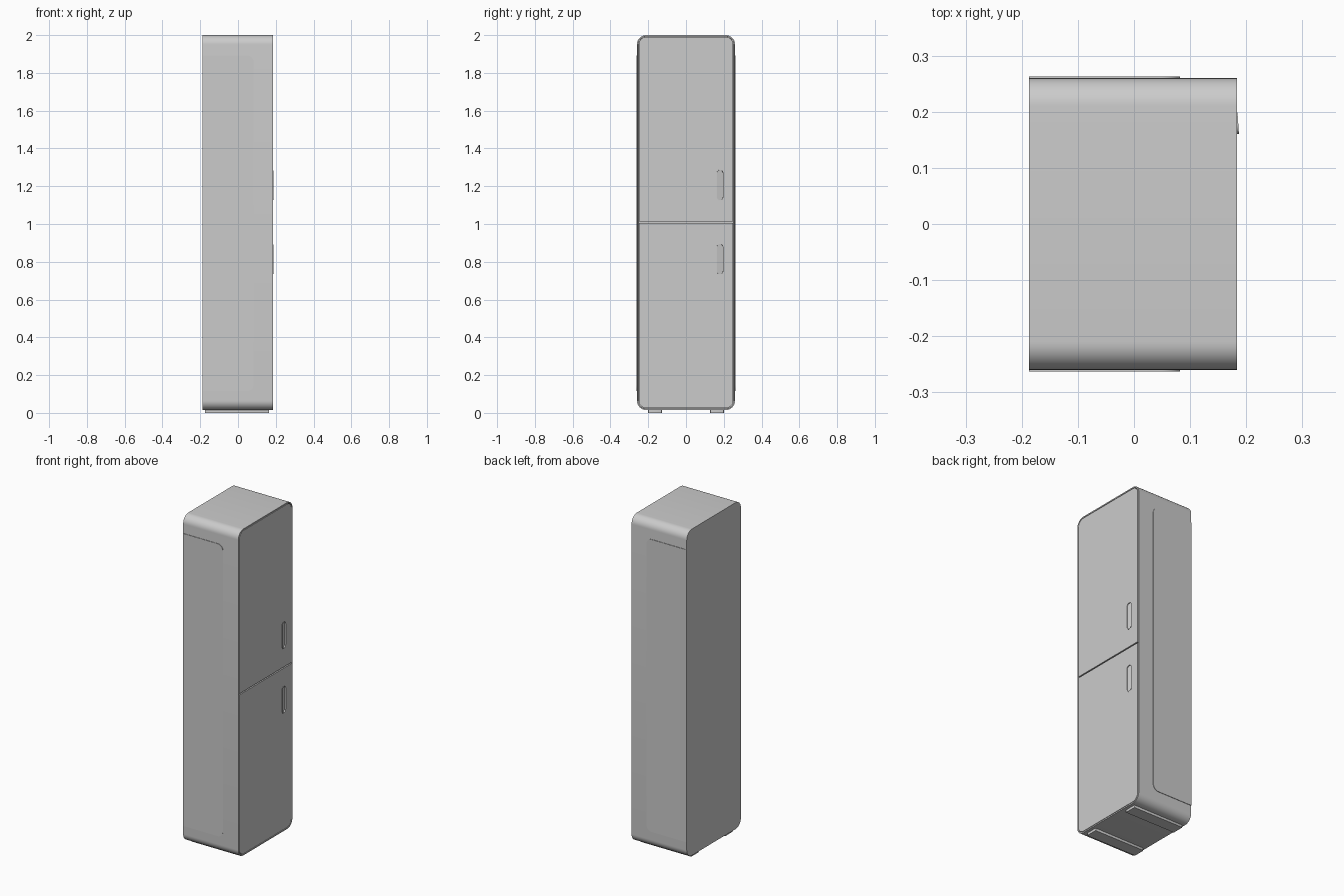
import bpy, bmesh
from math import sin, cos, pi, radians
from mathutils import Matrix

if "Cube" in bpy.data.objects:
    bpy.data.objects.remove(bpy.data.objects["Cube"])

X_BACK, X_FRONT = -0.187, 0.184


def rounded(u0, u1, v0, v1, radii, seg=10):
    """Rounded rectangle; radii order: low-low, high-low, high-high, low-high."""
    pts = []
    for i, (u, v, su, sv) in enumerate([(u0, v0, 1, 1), (u1, v0, -1, 1),
                                        (u1, v1, -1, -1), (u0, v1, 1, -1)]):
        r = radii[i]
        if r == 0:
            pts.append((u, v))
            continue
        start = pi + i * pi / 2
        for k in range(seg + 1):
            a = start + k * pi / 2 / seg
            pts.append((u + su * r + r * cos(a), v + sv * r + r * sin(a)))
    return pts


def finish(obj):
    bpy.ops.object.select_all(action='DESELECT')
    obj.select_set(True)
    bpy.context.view_layer.objects.active = obj
    bpy.ops.object.shade_smooth_by_angle(angle=radians(30))
    return obj


def prism(name, pts, to3d, a, b, edit=None):
    """Extrude an outline from depth a to depth b; edit(bm, end_face) adds detail."""
    bm = bmesh.new()
    lo = [bm.verts.new(to3d(u, v, a)) for u, v in pts]
    hi = [bm.verts.new(to3d(u, v, b)) for u, v in pts]
    n = len(pts)
    bm.faces.new(lo[::-1])
    end = bm.faces.new(hi)
    for i in range(n):
        j = (i + 1) % n
        bm.faces.new((lo[i], lo[j], hi[j], hi[i]))
    bmesh.ops.recalc_face_normals(bm, faces=bm.faces)
    if edit:
        edit(bm, end)
    me = bpy.data.meshes.new(name)
    bm.to_mesh(me)
    bm.free()
    obj = bpy.data.objects.new(name, me)
    bpy.context.collection.objects.link(obj)
    return finish(obj)


def sink(rim, depth):
    """Return an edit that leaves a rim and pushes the inner face back along x."""
    def edit(bm, face):
        bmesh.ops.inset_region(bm, faces=[face], thickness=rim)
        bmesh.ops.inset_region(bm, faces=[face], thickness=0.0003)
        for v in face.verts:
            v.co.x -= depth
    return edit


def front(u, v, d):
    return (d, u, v)


def plate_with_hole(name, outline, hole, x0, x1):
    """Flat front panel with a cut-out, made from a filled 2D curve."""
    cu = bpy.data.curves.new(name, 'CURVE')
    cu.dimensions = '2D'
    cu.fill_mode = 'BOTH'
    cu.extrude = (x1 - x0) / 2
    for pts in (outline, hole):
        sp = cu.splines.new('POLY')
        sp.points.add(len(pts) - 1)
        for p, (u, v) in zip(sp.points, pts):
            p.co = (u, v, 0, 1)
        sp.use_cyclic_u = True
    obj = bpy.data.objects.new(name, cu)
    bpy.context.collection.objects.link(obj)
    # local x, y, z become world y, z, x
    obj.matrix_world = Matrix(((0, 0, 1, (x0 + x1) / 2), (1, 0, 0, 0),
                               (0, 1, 0, 0), (0, 0, 0, 1)))
    bpy.ops.object.select_all(action='DESELECT')
    obj.select_set(True)
    bpy.context.view_layer.objects.active = obj
    bpy.ops.object.convert(target='MESH')
    return finish(bpy.context.view_layer.objects.active)


# Cabinet body with a recess for the doors
prism("cabinet_body", rounded(-0.26, 0.26, 0.015, 2.0, [0.05] * 4), front,
      X_BACK, X_FRONT, sink(0.007, 0.018))

# Two doors, each with a finger-pull cup set into its opening
for label, z0, z1, radii, hz in (
        ("lower", 0.025, 1.005, [0.04, 0.04, 0, 0], 0.73),
        ("upper", 1.012, 1.990, [0, 0, 0.04, 0.04], 1.122)):
    grip = rounded(0.16, 0.199, hz, hz + 0.168, [0.0195] * 4)
    plate_with_hole(label + "_door", rounded(-0.25, 0.25, z0, z1, radii),
                    grip, X_FRONT - 0.017, X_FRONT)

    # rim and floor lean outward toward the low-y side
    def tilted(u, v, d):
        return (d + (0.0025 * (0.199 - u) / 0.039 if d > 0.18 else 0), u, v)

    def cup(bm, face):
        sink(0.004, 0.002)(bm, face)
        for v in face.verts:
            v.co.x -= 0.008 * (v.co.y - 0.16) / 0.039

    prism(label + "_handle", grip, tilted, X_FRONT - 0.017, 0.1845, cup)

# Raised side panels, rounded only toward the doors
for label, s in (("left", -1), ("right", 1)):
    prism(label + "_side_panel",
          rounded(X_BACK, 0.082, 0.115, 1.893, [0, 0.035, 0.035, 0]),
          lambda u, v, d: (u, s * d, v), 0.255, 0.263)

# Foot rails
for label, s in (("left", -1), ("right", 1)):
    prism(label + "_foot_rail",
          rounded(-0.175, 0.165, 0.128, 0.2, [0.004] * 4, 3),
          lambda u, v, d: (u, s * v, d), 0.0, 0.02)
